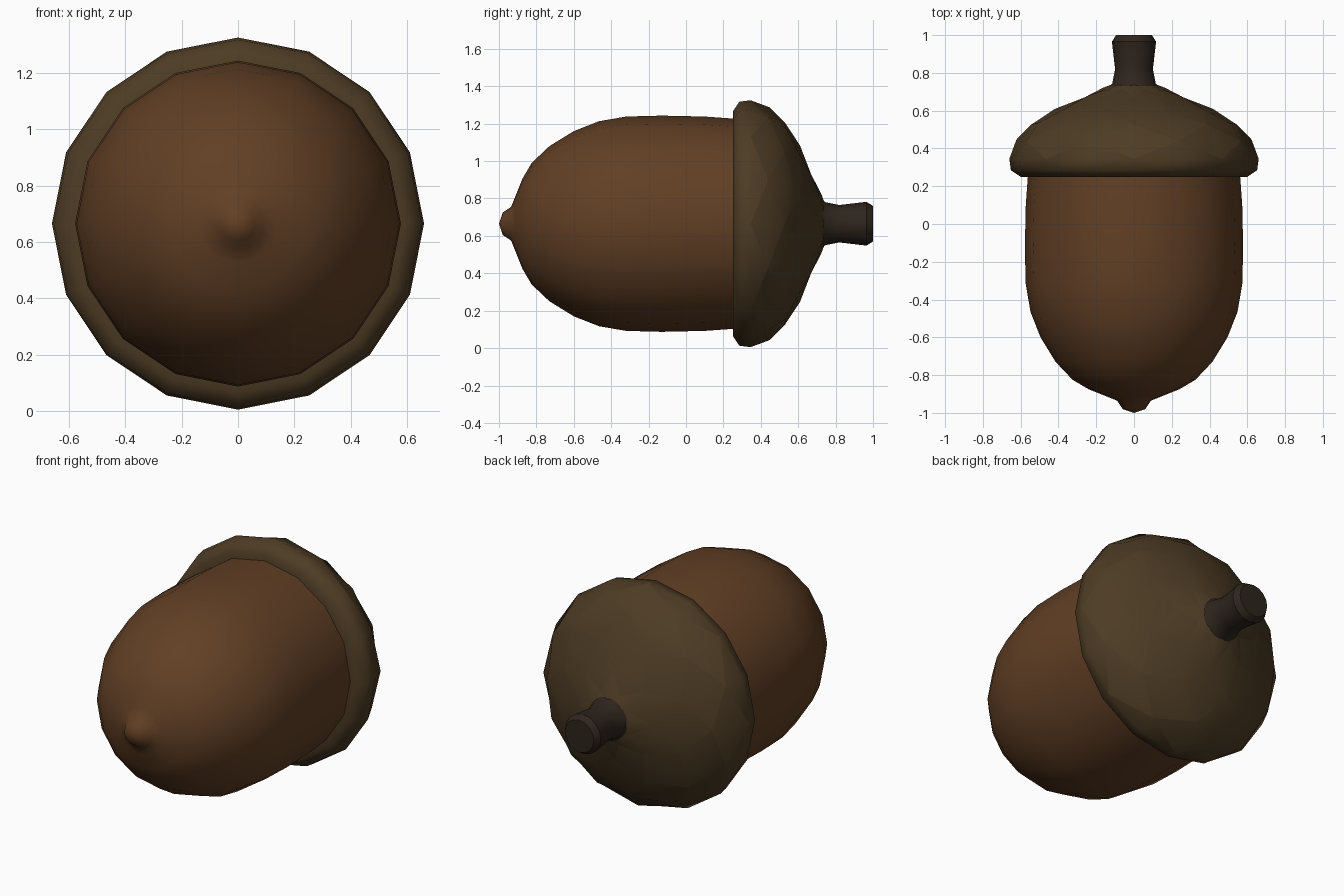
import bpy, bmesh, math

if "Cube" in bpy.data.objects:
    bpy.data.objects.remove(bpy.data.objects["Cube"])

N = 16          # sides around the long axis
AXIS_Z = 0.665  # height of the axis, which runs along y


def material(name, rgb):
    m = bpy.data.materials.new(name)
    m.diffuse_color = (*rgb, 1)
    m.use_nodes = True
    m.node_tree.nodes["Principled BSDF"].inputs["Base Color"].default_value = m.diffuse_color
    return m


def ring_point(y, r, j):
    a = 2 * math.pi * j / N
    return (r * math.sin(a), y, AXIS_Z + r * math.cos(a))


def finish(bm, name, mat, angle):
    me = bpy.data.meshes.new(name)
    bm.to_mesh(me)
    bm.free()
    ob = bpy.data.objects.new(name, me)
    bpy.context.collection.objects.link(ob)
    me.materials.append(mat)
    for p in me.polygons:
        p.use_smooth = True
    if angle:
        bpy.ops.object.select_all(action='DESELECT')
        ob.select_set(True)
        bpy.context.view_layer.objects.active = ob
        bpy.ops.object.shade_smooth_by_angle(angle=math.radians(angle))
    return ob


def lathe(bm, profile):
    """Rings of quads around the y axis; radius 0 gives a pole."""
    rings = []
    for y, r in profile:
        if r == 0:
            rings.append([bm.verts.new((0, y, AXIS_Z))] * N)
        else:
            rings.append([bm.verts.new(ring_point(y, r, j)) for j in range(N)])
    for a, b in zip(rings, rings[1:]):
        for j in range(N):
            k = (j + 1) % N
            bm.faces.new(list(dict.fromkeys((a[j], a[k], b[k], b[j]))))
    return rings


# Nut with a small pointed nub at the front
bm = bmesh.new()
lathe(bm, [(-1.0, 0), (-0.98, 0.06), (-0.935, 0.09), (-0.915, 0.14), (-0.875, 0.24),
           (-0.825, 0.325), (-0.73, 0.415), (-0.6, 0.495), (-0.465, 0.548),
           (-0.32, 0.573), (-0.13, 0.578), (0.1, 0.573), (0.28, 0.56)])
bmesh.ops.recalc_face_normals(bm, faces=bm.faces)
finish(bm, "nut", material("nut_brown", (0.12, 0.05, 0.018)), 40)

# Cap: plain rim, then rows of diamond scales with raised middles
bm = bmesh.new()
rows = [(0.345, 0.66), (0.44, 0.615), (0.527, 0.543), (0.602, 0.412),
        (0.67, 0.262), (0.715, 0.155), (0.745, 0.10)]
prev = lathe(bm, [(0.25, 0.54), (0.25, 0.6), (0.285, 0.652), rows[0]])[-1]
sharp = []
for k in range(len(rows) - 1):
    y, r = rows[k + 1]
    ring = []
    for j in range(N):
        lift = 0.012 if (j + k) % 2 == 0 and k < 5 else 0
        ring.append(bm.verts.new(ring_point(y + lift * 0.6, r + lift * 0.6, j)))
    for j in range(N):
        n = (j + 1) % N
        if (j + k) % 2 == 0:
            bm.faces.new((prev[j], prev[n], ring[n]))
            bm.faces.new((prev[j], ring[n], ring[j]))
            sharp.append((prev[j], ring[n]))
        else:
            bm.faces.new((prev[j], prev[n], ring[j]))
            bm.faces.new((prev[n], ring[n], ring[j]))
            sharp.append((prev[n], ring[j]))
    prev = ring
for pair in sharp:
    bm.edges.get(pair).smooth = False
bmesh.ops.recalc_face_normals(bm, faces=bm.faces)
finish(bm, "cap", material("cap_brown", (0.075, 0.045, 0.018)), None)

# Stem at the back, flaring to a flat bevelled end
bm = bmesh.new()
lathe(bm, [(0.72, 0.135), (0.745, 0.115), (0.82, 0.10), (0.965, 0.117),
           (1.0, 0.095), (1.0, 0)])
bmesh.ops.recalc_face_normals(bm, faces=bm.faces)
finish(bm, "stem", material("stem_brown", (0.027, 0.018, 0.012)), 35)
